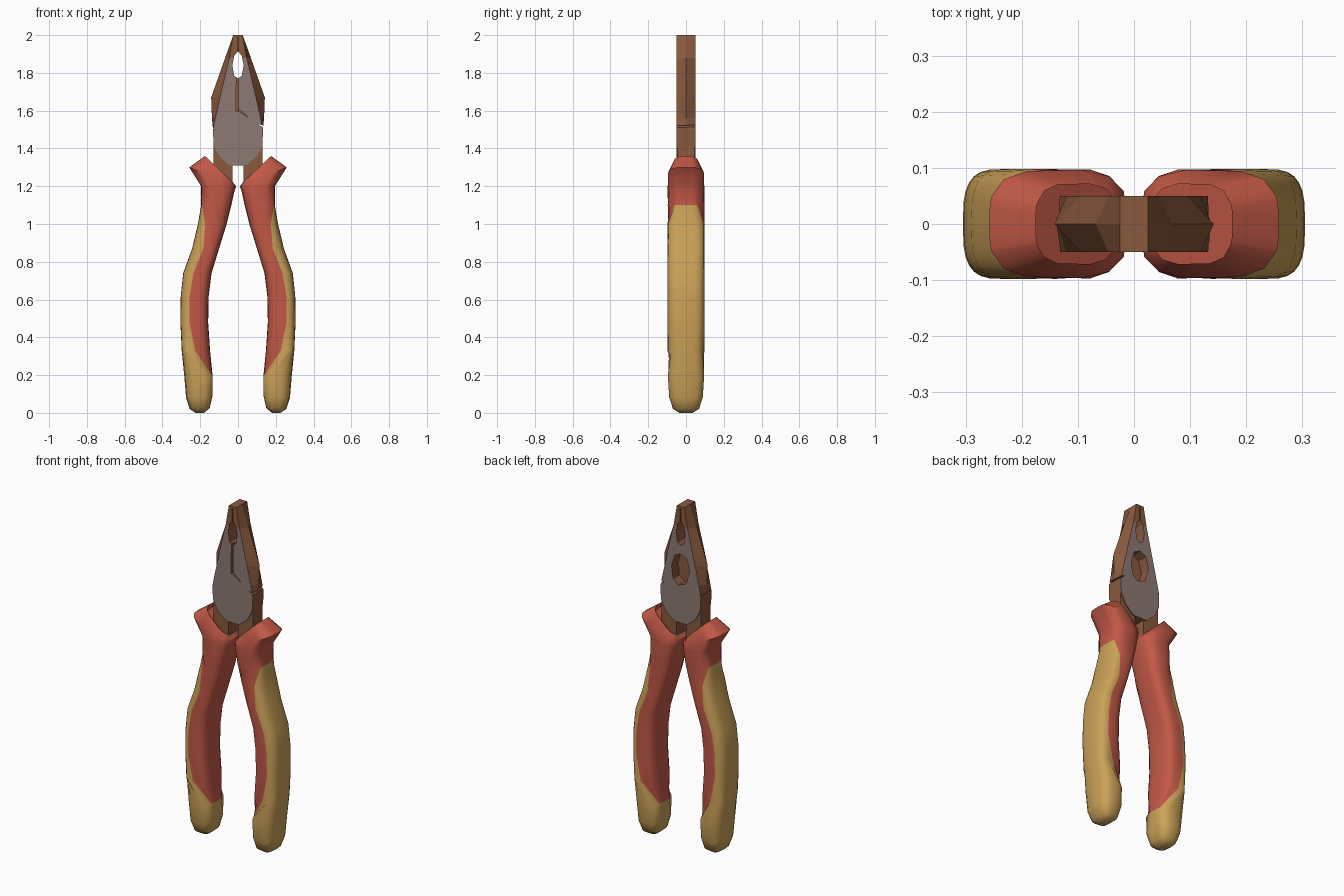
import bpy, bmesh, math

if "Cube" in bpy.data.objects:
    bpy.data.objects.remove(bpy.data.objects["Cube"])


def material(name, rgb):
    m = bpy.data.materials.new(name)
    m.diffuse_color = (*rgb, 1)
    m.use_nodes = True
    m.node_tree.nodes["Principled BSDF"].inputs["Base Color"].default_value = m.diffuse_color
    return m


STEEL = material("grey_steel", (0.27, 0.195, 0.175))
BROWN = material("brown_steel", (0.25, 0.10, 0.047))
RED = material("red_grip", (0.54, 0.10, 0.062))
YELLOW = material("yellow_grip", (0.60, 0.36, 0.098))


def finish(bm, name, mats):
    bmesh.ops.recalc_face_normals(bm, faces=bm.faces)
    me = bpy.data.meshes.new(name)
    bm.to_mesh(me)
    bm.free()
    for m in mats:
        me.materials.append(m)
    ob = bpy.data.objects.new(name, me)
    bpy.context.collection.objects.link(ob)
    return ob


def activate(ob):
    bpy.ops.object.select_all(action='DESELECT')
    ob.select_set(True)
    bpy.context.view_layer.objects.active = ob


def loft(bm, rings):
    """Skin closed rings of points; returns rows of faces and the two caps."""
    vs = [[bm.verts.new(p) for p in r] for r in rings]
    n = len(vs[0])
    rows = [[bm.faces.new((a[i], a[(i + 1) % n], b[(i + 1) % n], b[i]))
             for i in range(n)] for a, b in zip(vs, vs[1:])]
    return rows, bm.faces.new(vs[0][::-1]), bm.faces.new(vs[-1])


def prism(name, pts, y0, y1, mats, index=0):
    """Extrude an x-z outline from y0 to y1."""
    bm = bmesh.new()
    loft(bm, [[(x, y, z) for x, z in pts] for y in (y0, y1)])
    for f in bm.faces:
        f.material_index = index
    return finish(bm, name, mats)


# Grip sections: inner x, z, outer x, z, half depth, colour boundary (-1 inner .. 1 outer)
GRIP = [
    (.18, 0, .225, 0, .035, -1),
    (.15, .025, .255, .02, .07, -1),
    (.135, .09, .275, .08, .09, -1),
    (.135, .20, .285, .20, .097, -1),
    (.148, .33, .298, .33, .098, .06),
    (.158, .48, .305, .48, .098, .35),
    (.155, .62, .303, .62, .098, .36),
    (.14, .74, .290, .74, .098, .28),
    (.10, .87, .243, .87, .098, .17),
    (.06, 1.0, .212, 1.0, .098, .50),
    (.035, 1.1, .195, 1.1, .098, .93),
    (.02, 1.17, .195, 1.2, .098, 1),
    (.01, 1.2, .258, 1.30, .097, 1),
    (.03, 1.225, .175, 1.36, .072, 1),
]
N = 6          # segments on each side of the colour boundary
POWER = 3.2    # squareness of the grip section


def grip_ring(sec, side):
    ix, iz, ox, oz, hy, ub = sec
    tb = math.acos(math.copysign(abs(ub) ** (POWER / 2), ub))
    tb = min(max(tb, 0.35), math.pi - 0.35)
    ts = [tb * i / N for i in range(N + 1)]
    ts += [tb + (math.pi - tb) * i / N for i in range(1, N + 1)]
    half = []
    for t in ts:
        c, s = math.cos(t), max(math.sin(t), 0)
        k = (math.copysign(abs(c) ** (2 / POWER), c) + 1) / 2
        half.append((side * (ix + (ox - ix) * k), hy * s ** (2 / POWER),
                     iz + (oz - iz) * k))
    return half + [(x, -y, z) for x, y, z in half[-2:0:-1]]


def grip(name, side):
    bm = bmesh.new()
    rows, bottom, top = loft(bm, [grip_ring(s, side) for s in GRIP])
    bottom.material_index = 1
    for k, row in enumerate(rows):
        for i, f in enumerate(row):
            outer = i < N or i >= 3 * N
            f.material_index = int(k < 3 or (k < 10 and outer))
    # sunken mouth around the shank
    bmesh.ops.inset_region(bm, faces=[top], thickness=0.014)
    for v in top.verts:
        v.co.z -= 0.025
    ob = finish(bm, name, [RED, YELLOW])
    activate(ob)
    bpy.ops.object.shade_smooth_by_angle(angle=math.radians(40))


# Grips and the steel shanks that run into them
for label, side in (("left", -1), ("right", 1)):
    grip(label + "_grip", side)
    prism(label + "_shank",
          [(side * x, z) for x, z in
           ((.03, 1.15), (.13, 1.15), (.13, 1.43), (.03, 1.40))],
          -.044, .044, [BROWN])

# Jaw head: z, half width of the flat faces, half width of the side ridge
HEAD = [(1.31, .045, .045), (1.36, .10, .10), (1.42, .13, .13), (1.50, .132, .132),
        (1.56, .12, .138), (1.67, .095, .142), (1.88, .046, .068), (2.0, .025, .025)]
bm = bmesh.new()
loft(bm, [[(-f, -.05, z), (f, -.05, z), (r, 0, z), (f, .05, z), (-f, .05, z), (-r, 0, z)]
          for z, f, r in HEAD])
bm.normal_update()
for f in bm.faces:
    flat = abs(f.normal.y) > 0.95
    f.material_index = int(not flat or f.calc_center_median().z > 1.88)
head = finish(bm, "jaw_head", [STEEL, BROWN])

# Cuts: lens opening, rear pipe recess, front slit, tip seams, side notches
CUTS = [
    ([(0, 1.77), (.02, 1.785), (.03, 1.84), (.02, 1.89), (0, 1.915),
      (-.02, 1.89), (-.03, 1.84), (-.02, 1.785)], -.1, .1),
    ([(.015, 1.53), (.05, 1.56), (.06, 1.63), (.04, 1.70), (0, 1.72),
      (-.04, 1.70), (-.06, 1.63), (-.035, 1.55)], -.01, .1),
    ([(-.012, 1.60), (.002, 1.595), (.002, 1.80), (-.008, 1.80)], -.1, -.022),
    ([(.0, 1.60), (.05, 1.565), (.05, 1.572), (.0, 1.612)], -.1, -.04),
    ([(-.003, 1.90), (.003, 1.90), (.003, 1.99), (-.003, 1.99)], -.1, -.042),
    ([(-.003, 1.90), (.003, 1.90), (.003, 1.99), (-.003, 1.99)], .042, .1),
    ([(.10, 1.53), (.16, 1.495), (.16, 1.515)], -.1, .1),
    ([(-.12, 1.505), (-.16, 1.495), (-.16, 1.51)], -.1, .1),
]
for pts, y0, y1 in CUTS:
    cutter = prism("cutter", pts, y0, y1, [STEEL, BROWN], 1)
    cutter.hide_render = True
    mod = head.modifiers.new("cut", 'BOOLEAN')
    mod.operation = 'DIFFERENCE'
    mod.solver = 'EXACT'
    mod.object = cutter
    activate(head)
    bpy.ops.object.modifier_apply(modifier=mod.name)
    bpy.data.objects.remove(cutter)
